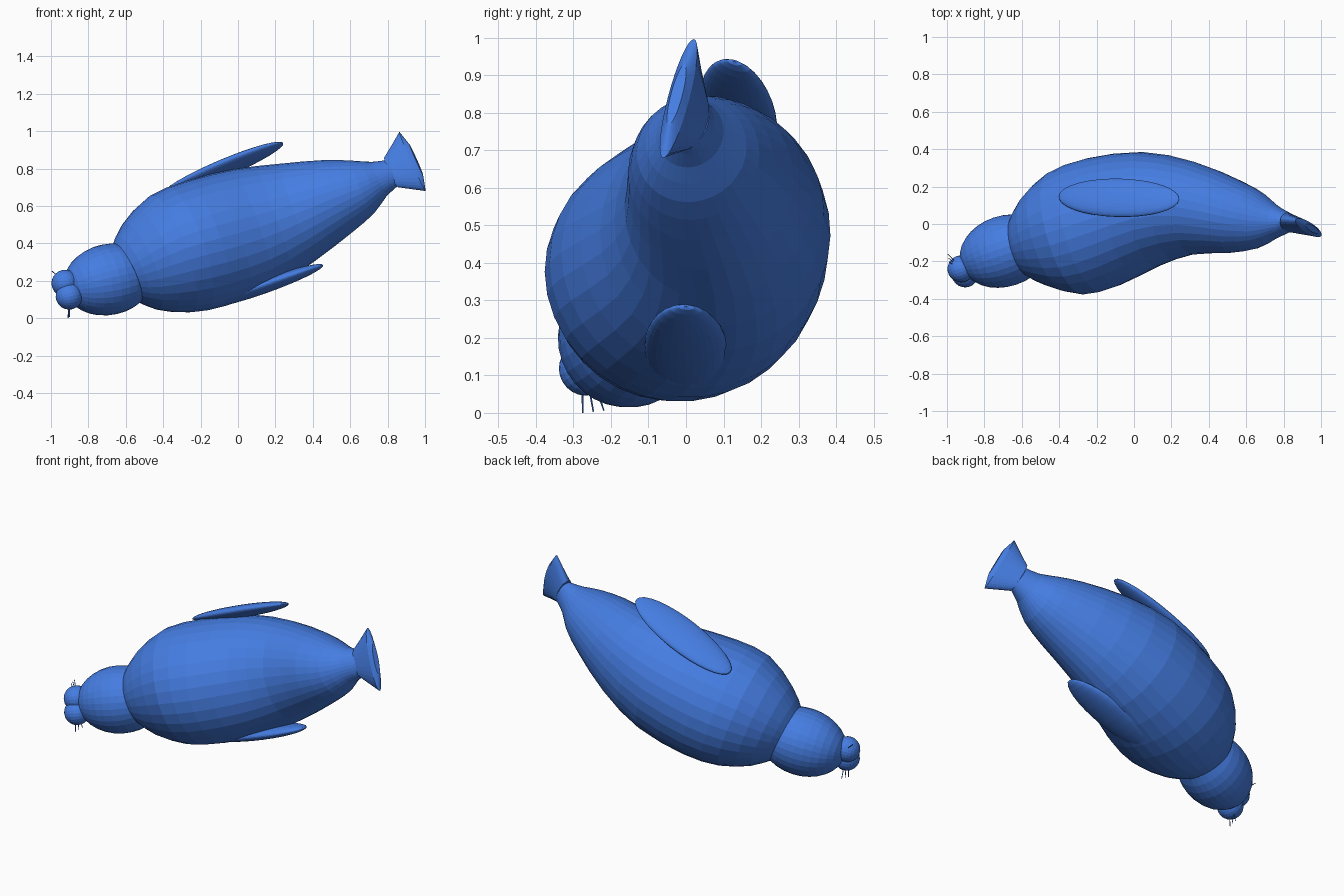
import bpy, bmesh, math
from mathutils import Vector, Matrix

if "Cube" in bpy.data.objects:
    bpy.data.objects.remove(bpy.data.objects["Cube"])

skin = bpy.data.materials.new("blue_skin")
BLUE = (0.06, 0.205, 0.76, 1)
skin.use_nodes = True
skin.diffuse_color = BLUE
skin.node_tree.nodes["Principled BSDF"].inputs["Base Color"].default_value = BLUE

# The animal lies on its side: this axis runs across it, flipper to flipper
SIDE = Vector((-0.34, 0.2, 0.92)).normalized()


def finish(name, bm):
    bmesh.ops.recalc_face_normals(bm, faces=bm.faces)
    mesh = bpy.data.meshes.new(name)
    bm.to_mesh(mesh)
    bm.free()
    mesh.materials.append(skin)
    obj = bpy.data.objects.new(name, mesh)
    bpy.context.collection.objects.link(obj)
    return obj


def refine(stations):
    """Add a smooth midpoint between each pair of stations."""
    out = []
    last = len(stations) - 1
    for i in range(last):
        a, b, c, d = (Vector(stations[min(max(i + k, 0), last)]) for k in (-1, 0, 1, 2))
        out += [b, (b + c) * 0.5625 - (a + d) * 0.0625]
    return out + [Vector(stations[last])]


def loft(name, stations, across, segs=32):
    """Skin elliptical rings given as (x, y, z, radius across, radius other way)."""
    bm = bmesh.new()
    rings = []
    centres = [Vector(s[:3]) for s in stations]
    for i, s in enumerate(stations):
        t = (centres[min(i + 3, len(centres) - 1)] - centres[max(i - 3, 0)]).normalized()
        u = (across - t * across.dot(t)).normalized()
        v = t.cross(u)
        ring = []
        for k in range(segs):
            a = math.tau * k / segs
            ring.append(bm.verts.new(centres[i] + u * s[3] * math.cos(a) + v * s[4] * math.sin(a)))
        rings.append(ring)
    for r0, r1 in zip(rings, rings[1:]):
        for k in range(segs):
            n = (k + 1) % segs
            bm.faces.new((r0[k], r0[n], r1[n], r1[k]))
    bm.faces.new(rings[0])
    bm.faces.new(rings[-1])
    return finish(name, bm)


def ellipsoid(name, centre, long_axis, wide_axis, radii, segs=32, rows=16):
    """Ellipsoid whose poles lie on its long axis."""
    z = Vector(long_axis).normalized()
    x = Vector(wide_axis)
    x = (x - z * x.dot(z)).normalized()
    y = z.cross(x)
    bm = bmesh.new()
    bmesh.ops.create_uvsphere(bm, u_segments=segs, v_segments=rows, radius=1)
    turn = Matrix((x, y, z)).transposed().to_4x4()
    scale = Matrix.Diagonal((radii[1], radii[2], radii[0], 1))
    bm.transform(Matrix.Translation(centre) @ turn @ scale)
    return finish(name, bm)


# Body, from neck rim to tail root
loft("body", refine([
    (-0.595, -0.12, 0.237, 0.167, 0.17),
    (-0.515, -0.092, 0.277, 0.25, 0.25),
    (-0.36, -0.05, 0.343, 0.33, 0.34),
    (-0.17, 0.01, 0.40, 0.35, 0.352),
    (0.08, 0.078, 0.48, 0.335, 0.308),
    (0.31, 0.085, 0.563, 0.28, 0.248),
    (0.535, 0.04, 0.652, 0.208, 0.196),
    (0.67, 0.015, 0.702, 0.152, 0.148),
    (0.755, 0.01, 0.745, 0.1, 0.09),
    (0.83, 0.01, 0.78, 0.075, 0.05),
]), SIDE)

# Tail fluke, a flattened flaring cone with a slightly domed end
loft("tail_fluke", [
    (0.82, 0.01, 0.78, 0.09, 0.05),
    (0.933, -0.02, 0.838, 0.178, 0.03),
    (0.953, -0.025, 0.848, 0.09, 0.016),
], Vector((-0.35, 0.22, 0.91)))

# Head
ellipsoid("head", (-0.69, -0.145, 0.207), (0.9, 0.3, 0.2), SIDE, (0.25, 0.19, 0.19), 32, 16)

# Flippers
ellipsoid("left_flipper", (-0.08, 0.14, 0.80), (0.92, -0.03, 0.39), (0, 0.92, -0.35), (0.35, 0.108, 0.035))
ellipsoid("right_flipper", (0.145, 0, 0.173), (0.94, 0, 0.335), (0, 0.99, -0.08), (0.33, 0.111, 0.038))


# Muzzle pads, each with three fanned whiskers
def whisker(name, start, end):
    start, end = Vector(start), Vector(end)
    bm = bmesh.new()
    d = end - start
    bmesh.ops.create_cone(bm, cap_ends=True, segments=6, radius1=0.003, radius2=0.002, depth=d.length)
    bm.transform(Matrix.Translation((start + end) / 2) @ d.to_track_quat("Z", "Y").to_matrix().to_4x4())
    return finish(name, bm)


pads = {
    "left": ((-0.925, -0.24, 0.187), (-0.992, -0.182, 0.25), (-0.003, 0.02, 0.002)),
    "right": ((-0.903, -0.267, 0.118), (-0.905, -0.247, 0.003), (0.004, 0.028, 0.003)),
}
for side, (centre, tip, fan) in pads.items():
    ellipsoid(side + "_muzzle_pad", centre, (0.9, 0.3, 0.2), SIDE, (0.072, 0.072, 0.072), 24, 12)
    for i in (-1, 0, 1):
        end = Vector(tip) + Vector(fan) * i
        whisker(f"{side}_whisker_{i + 2}", Vector(centre) + Vector(fan) * i * 0.4, end)
